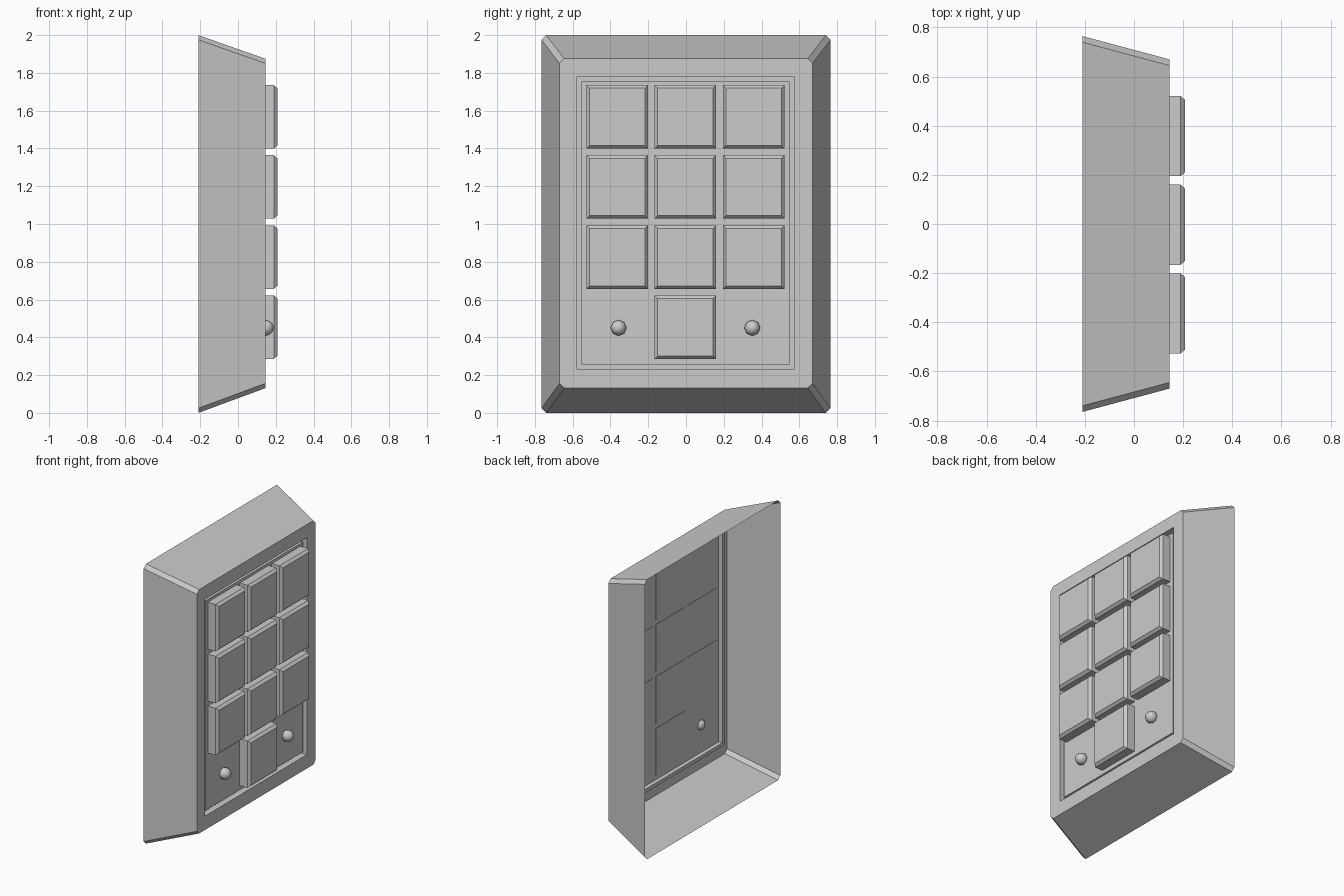
import bpy, bmesh

cube = bpy.data.objects.get("Cube")
if cube:
    bpy.data.objects.remove(cube, do_unlink=True)

grey = bpy.data.materials.new("plain grey")
grey.use_nodes = True
color = (0.6, 0.6, 0.6, 1)
grey.diffuse_color = color
grey.node_tree.nodes["Principled BSDF"].inputs["Base Color"].default_value = color

FRONT = 0.145          # front plane of the casing
PANEL = FRONT - 0.015  # panel that carries the keys
GROOVE = FRONT - 0.045


def ring(bm, x, cy, cz, hy, hz, cut=0.0):
    """Rectangle facing +x with clipped corners."""
    corners = [(-hy, -hz + cut), (-hy + cut, -hz), (hy - cut, -hz), (hy, -hz + cut),
               (hy, hz - cut), (hy - cut, hz), (-hy + cut, hz), (-hy, hz - cut)]
    return [bm.verts.new((x, cy + y, cz + z)) for y, z in corners]


def loft(name, rings, close_back=False):
    """Skin rectangles from back to front and cap the last one."""
    bm = bmesh.new()
    loops = [ring(bm, *r) for r in rings]
    for a, b in zip(loops, loops[1:]):
        for i in range(8):
            j = (i + 1) % 8
            bm.faces.new((a[i], a[j], b[j], b[i]))
    bm.faces.new(loops[-1])
    if close_back:
        bm.faces.new(loops[0][::-1])
    bmesh.ops.remove_doubles(bm, verts=bm.verts, dist=0.0001)
    mesh = bpy.data.meshes.new(name)
    bm.to_mesh(mesh)
    bm.free()
    obj = bpy.data.objects.new(name, mesh)
    mesh.materials.append(grey)
    bpy.context.collection.objects.link(obj)
    return obj


# Open-backed casing, with a groove around the key panel
loft("casing", [
    (-0.21, 0, 1.0, 0.765, 1.0, 0.025),
    (FRONT, 0, 1.003, 0.67, 0.872, 0.025),
    (FRONT, -0.003, 1.005, 0.575, 0.775),
    (GROOVE, -0.003, 1.005, 0.575, 0.775),
    (GROOVE, -0.003, 1.005, 0.55, 0.75),
    (PANEL, -0.003, 1.005, 0.55, 0.75),
])

# Keys: three full rows and one key in the middle below
for row in range(4):
    for col in range(3):
        if row == 3 and col != 1:
            continue
        y, z = -0.003 + (col - 1) * 0.361, 1.567 - row * 0.371
        loft(f"key_{row + 1}_{col + 1}", [
            (PANEL - 0.003, y, z, 0.163, 0.168),
            (0.19, y, z, 0.163, 0.168),
            (0.208, y, z, 0.147, 0.152),
        ], close_back=True)

# Round studs on either side of the lowest key
for side, y in (("right", -0.357), ("left", 0.351)):
    bpy.ops.mesh.primitive_uv_sphere_add(segments=8, ring_count=6, radius=0.042,
                                         location=(FRONT + 0.002, y, 0.45),
                                         rotation=(0, 1.5708, 0))
    stud = bpy.context.object
    stud.name = f"stud_{side}"
    stud.data.materials.append(grey)
    bpy.ops.object.shade_smooth()
